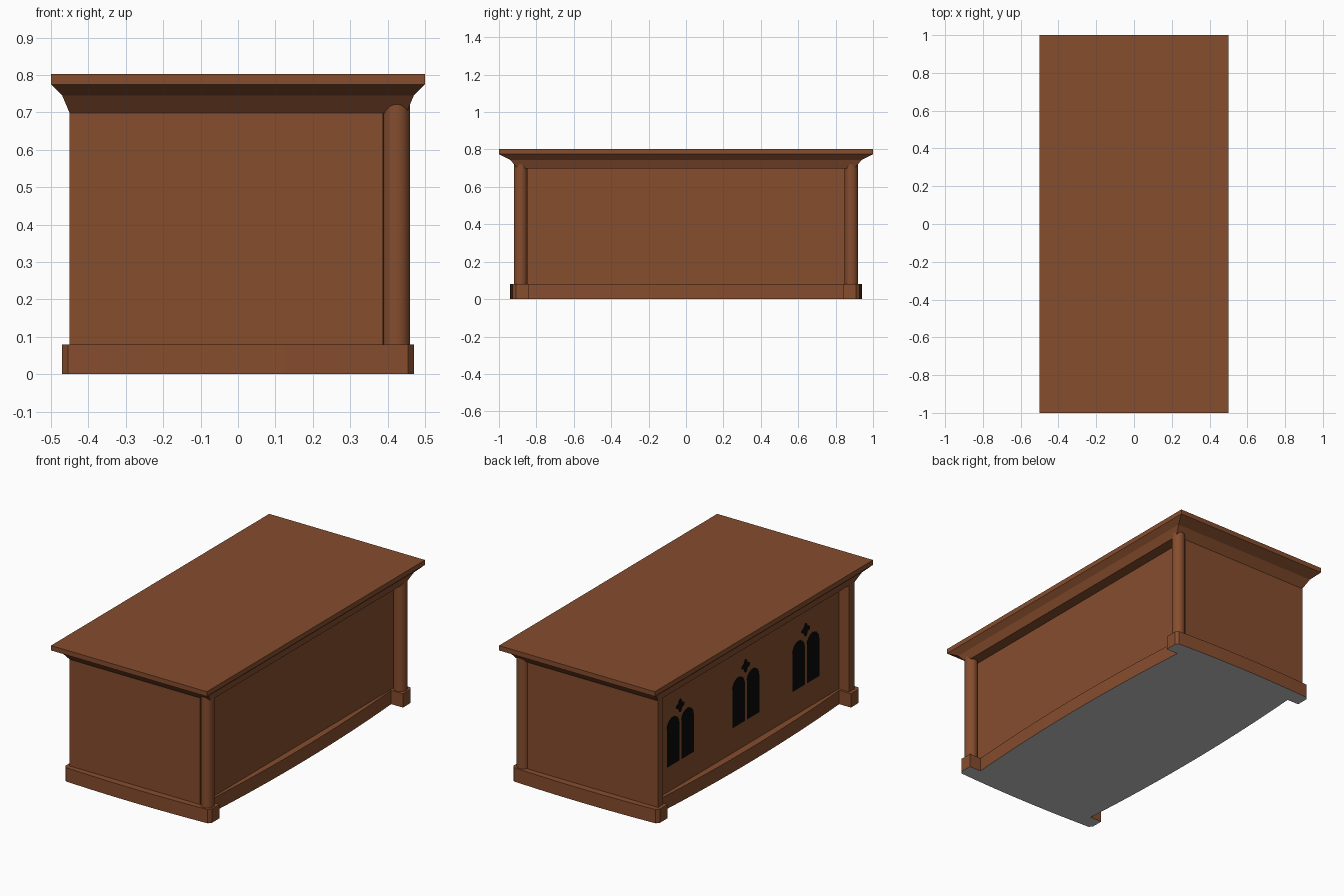
import bpy, bmesh, math

if "Cube" in bpy.data.objects:
    bpy.data.objects.remove(bpy.data.objects["Cube"])

def mat(name, c):
    m = bpy.data.materials.new(name)
    m.diffuse_color = (*c, 1)
    m.use_nodes = True
    m.node_tree.nodes["Principled BSDF"].inputs["Base Color"].default_value = m.diffuse_color
    return m

wood = mat("brown_wood", (0.238, 0.074, 0.027))
black = mat("black_opening", (0.003, 0.003, 0.003))
grey = mat("grey_underside", (0.55, 0.55, 0.55))

def finish(name, bm, mats, smooth=None):
    bmesh.ops.recalc_face_normals(bm, faces=bm.faces)
    me = bpy.data.meshes.new(name)
    bm.to_mesh(me)
    bm.free()
    ob = bpy.data.objects.new(name, me)
    bpy.context.collection.objects.link(ob)
    for m in mats:
        me.materials.append(m)
    if smooth:
        bpy.ops.object.select_all(action='DESELECT')
        ob.select_set(True)
        bpy.context.view_layer.objects.active = ob
        bpy.ops.object.shade_smooth_by_angle(angle=math.radians(smooth))
    return ob

def loft(name, rings, mats=(wood,), smooth=None, grey_bottom=False):
    """Closed solid through a stack of matching rings of 3D points."""
    bm = bmesh.new()
    vs = [[bm.verts.new(p) for p in r] for r in rings]
    n = len(vs[0])
    for a, b in zip(vs, vs[1:]):
        for i in range(n):
            j = (i + 1) % n
            bm.faces.new((a[i], a[j], b[j], b[i]))
    bottom = bm.faces.new(vs[0][::-1])
    bm.faces.new(vs[-1])
    if grey_bottom:
        bottom.material_index = 1
    return finish(name, bm, mats, smooth)

def prism(name, plan, z0, z1, **kw):
    return loft(name, [[(x, y, z) for x, y in plan] for z in (z0, z1)], **kw)

# Body: end walls run past the recessed panel on the -x side
prism("body", [(.387, -.9), (.387, .9), (-.45, .9), (-.45, .853), (-.383, .853),
               (-.383, -.853), (-.45, -.853), (-.45, -.9)], 0.05, 0.71)

# Plinth: corner blocks with gently bowed sides between them
N = 16
t = [-1 + 2 * i / N for i in range(N + 1)]
side = [(.47, -.91), (.47, -.84)]
side += [(.395 + .03 * (1 - k * k), .84 * k) for k in t]
side += [(.47, .84), (.47, .91)]
back = [(-.455 * k, .928 + .012 * (1 - k * k)) for k in t]
half = side + back
plan = half + [(-x, -y) for x, y in half]
prism("plinth", plan, 0, 0.08, mats=(wood, grey), smooth=30, grey_bottom=True)

# Flared cornice and table top
def rect(x, y, z):
    return [(x, -y, z), (x, y, z), (-x, y, z), (-x, -y, z)]

loft("cornice_and_top", [rect(*p) for p in (
    (.45, .9, .698), (.47, .94, .745), (.5, 1, .775), (.5, 1, .803))])

# Round columns at the two +x corners
for sy, label in ((-1, "front"), (1, "back")):
    ring = [(.424 + .036 * math.cos(math.tau * i / 24),
             sy * .884 + .036 * math.sin(math.tau * i / 24)) for i in range(24)]
    prism(label + "_column", ring, .06, .73, smooth=40)

# Twin lancet openings with a round opening above, as thin plates on the -x panel
def plate(name, outline):
    loft(name, [[(x, y, z) for y, z in outline] for x in (-.382, -.385)], mats=(black,))

def lancet(cy, w, z0, z1):
    spring = z1 - w
    arc = [(cy + w * math.cos(math.pi * i / 10), spring + w * math.sin(math.pi * i / 10))
           for i in range(11)]
    return [(cy - w, z0), (cy + w, z0)] + arc

for n, cy in enumerate((.6, 0, -.55)):
    for s in (-1, 1):
        plate(f"lancet_{n}_{'left' if s > 0 else 'right'}",
              lancet(cy + s * .066, .056, .225, .5))
    plate(f"rosette_{n}", [(cy + (.031 + .008 * math.cos(4 * a)) * math.cos(a),
                            .54 + (.031 + .008 * math.cos(4 * a)) * math.sin(a))
                           for a in (math.tau * i / 24 for i in range(24))])
